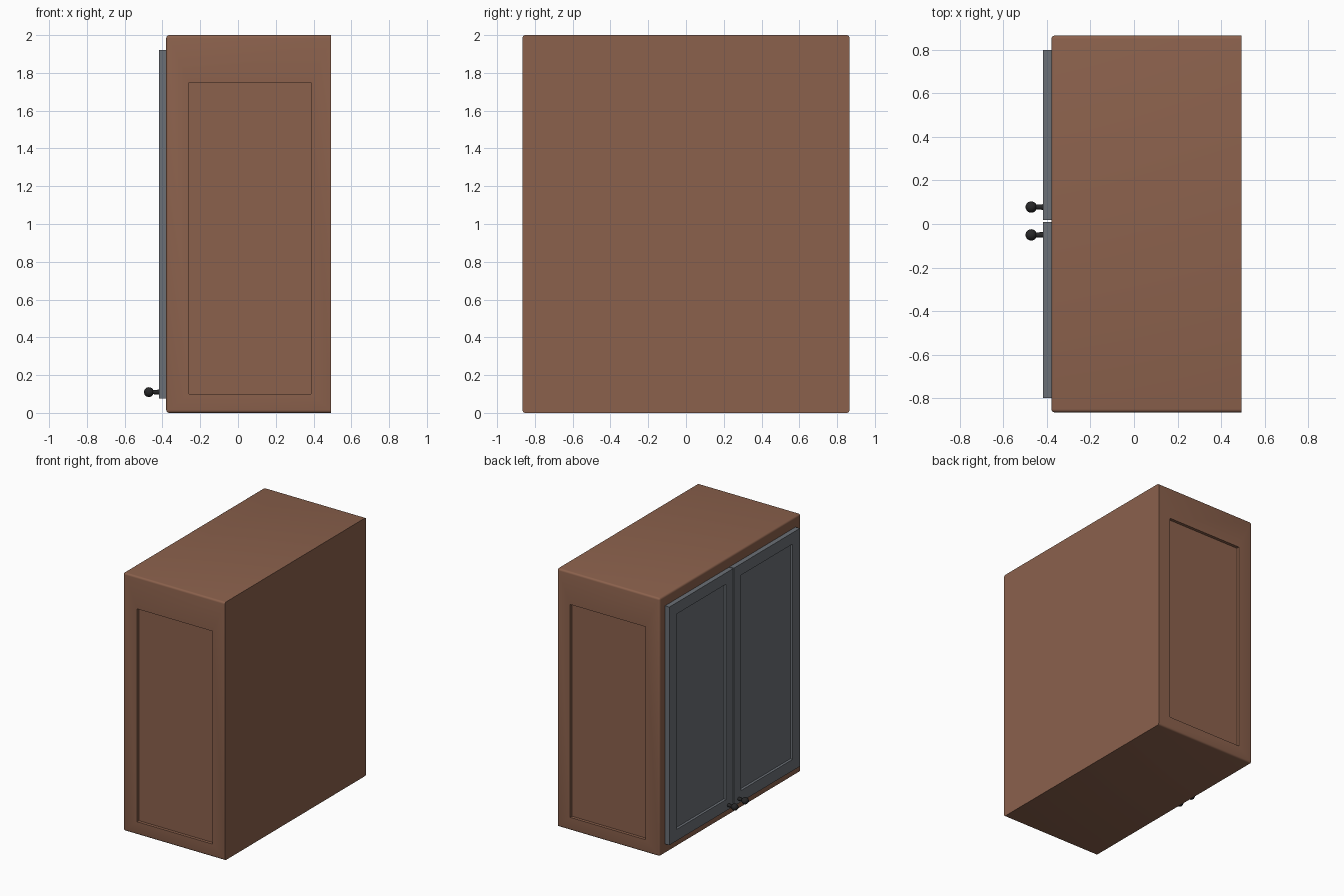
import bpy, bmesh, math
from mathutils import Vector

if "Cube" in bpy.data.objects:
    bpy.data.objects.remove(bpy.data.objects["Cube"])


def material(name, rgb):
    m = bpy.data.materials.new(name)
    m.diffuse_color = (*rgb, 1)
    m.use_nodes = True
    m.node_tree.nodes["Principled BSDF"].inputs["Base Color"].default_value = m.diffuse_color
    return m


wood = material("brown_wood", (0.26, 0.12, 0.073))
grey = material("slate_grey", (0.147, 0.162, 0.182))
black = material("black_metal", (0.02, 0.02, 0.021))


def box(lo, hi):
    bm = bmesh.new()
    bmesh.ops.create_cube(bm, size=1)
    for v in bm.verts:
        v.co = Vector([hi[i] if v.co[i] > 0 else lo[i] for i in range(3)])
    return bm


def recess(bm, normal, lo, hi, depth, slope):
    """Sink a rectangular panel (lo..hi) into the largest face along normal."""
    n = Vector(normal)
    face = max((f for f in bm.faces if f.normal.dot(n) > 0.99), key=lambda f: f.calc_area())
    bmesh.ops.inset_individual(bm, faces=[face], thickness=0.01)
    c = face.calc_center_median()
    for v in face.verts:
        for i in range(3):
            if abs(n[i]) < 0.5:
                v.co[i] = hi[i] if v.co[i] > c[i] else lo[i]
    bmesh.ops.inset_individual(bm, faces=[face], thickness=slope, depth=-depth)


def finish(bm, name, mat):
    bmesh.ops.recalc_face_normals(bm, faces=bm.faces)
    me = bpy.data.meshes.new(name)
    bm.to_mesh(me)
    bm.free()
    me.materials.append(mat)
    ob = bpy.data.objects.new(name, me)
    bpy.context.collection.objects.link(ob)
    bpy.ops.object.select_all(action='DESELECT')
    ob.select_set(True)
    bpy.context.view_layer.objects.active = ob
    bpy.ops.object.shade_smooth_by_angle(angle=math.radians(35))
    return ob


# Cabinet body: rounded everywhere except around the flat back
BACK = 0.493
bm = box((-0.38, -0.865, 0), (BACK, 0.865, 2))
edges = [e for e in bm.edges if not all(v.co.x > 0 for v in e.verts)]
bmesh.ops.bevel(bm, geom=edges, offset=0.015, segments=4, profile=0.5, affect='EDGES')
bm.normal_update()
for s in (-1, 1):
    recess(bm, (0, s, 0), (-0.26, 0, 0.10), (0.387, 0, 1.75), 0.022, 0.001)
finish(bm, "cabinet_body", wood)

# Doors with sunken panels, each with a knob near the bottom inner corner
for side, y0, y1, knob_y in (("left", 0.018, 0.80, 0.078), ("right", -0.798, 0.010, -0.05)):
    bm = box((-0.417, y0, 0.075), (-0.379, y1, 1.92))
    bm.normal_update()
    m = 0.088
    recess(bm, (-1, 0, 0), (0, y0 + m, 0.075 + m), (0, y1 - m, 1.92 - m), 0.016, 0.004)
    finish(bm, side + "_door", grey)

    # Knob: profile (radius, distance out from door) spun around the x axis
    r, centre = 0.026, 0.055
    prof = [(0, -0.004), (0.013, -0.004), (0.012, 0.02), (0.011, 0.032)]
    prof += [(r * math.sin(a), centre - r * math.cos(a))
             for a in [math.radians(d) for d in range(30, 181, 15)]]
    bm = bmesh.new()
    vs = [bm.verts.new((-0.417 - h, knob_y + q, 0.11)) for q, h in prof]
    es = [bm.edges.new(p) for p in zip(vs, vs[1:])]
    bmesh.ops.spin(bm, geom=vs + es, cent=(0, knob_y, 0.11), axis=(1, 0, 0),
                   angle=math.tau, steps=24, use_duplicate=False)
    bmesh.ops.remove_doubles(bm, verts=bm.verts, dist=0.0001)
    finish(bm, side + "_knob", black)
